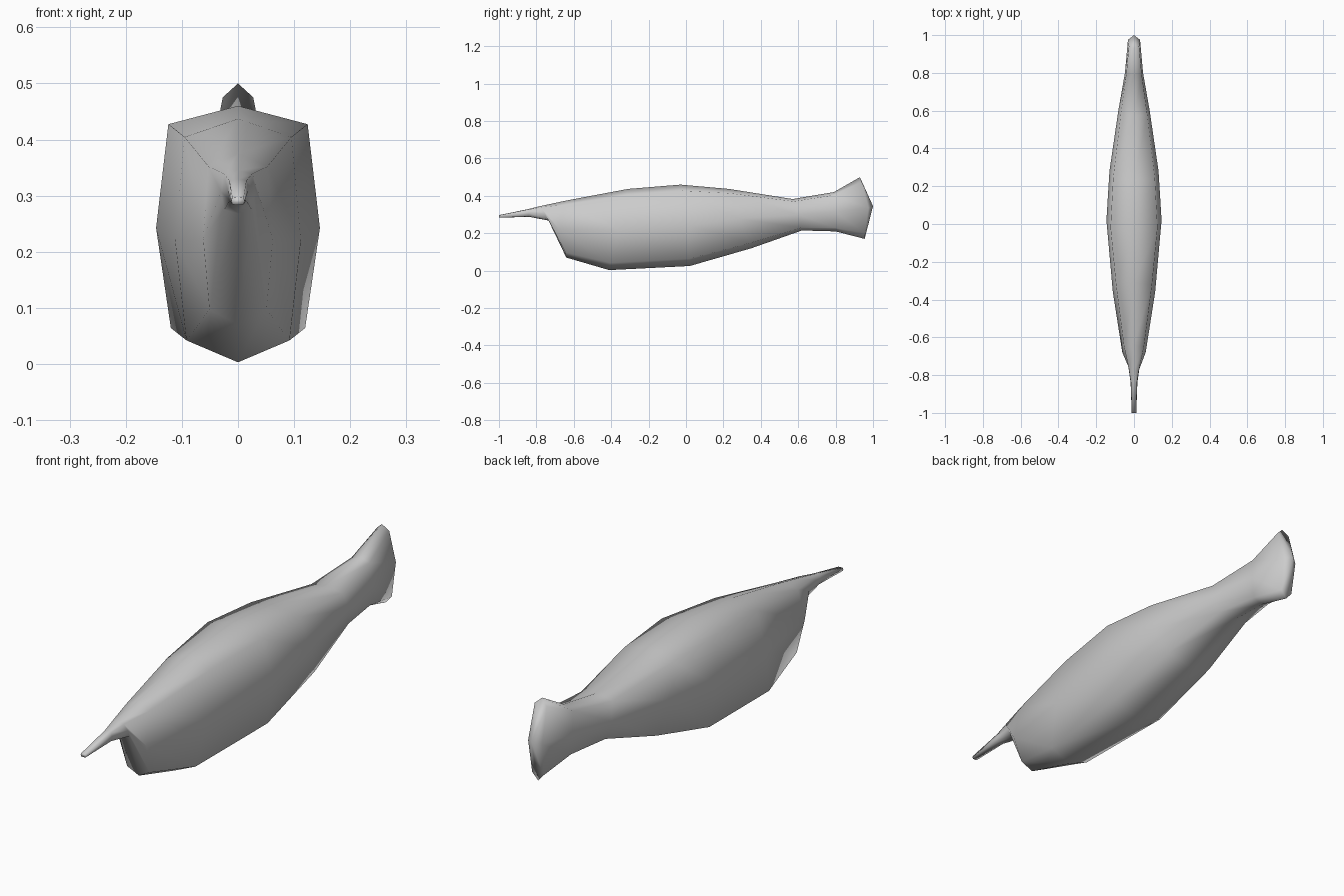
import bpy
import bmesh

cube = bpy.data.objects.get("Cube")
if cube:
    bpy.data.objects.remove(cube, do_unlink=True)

grey = bpy.data.materials.new("plain_grey")
grey.use_nodes = True
colour = (0.6, 0.6, 0.6, 1)
grey.diffuse_color = colour
grey.node_tree.nodes["Principled BSDF"].inputs["Base Color"].default_value = colour

# Cross-sections from nose to tail:
# top y, top z, side y, bottom y, bottom z, half width
SECTIONS = [
    (-1.0, 0.297, -1.0, -1.0, 0.283, 0.012),    # nose tip
    (-0.84, 0.33, -0.84, -0.84, 0.288, 0.018),  # snout
    (-0.78, 0.345, -0.755, -0.735, 0.268, 0.03),  # throat
    (-0.64, 0.375, -0.68, -0.64, 0.07, 0.062),  # breast
    (-0.31, 0.437, -0.36, -0.41, 0.003, 0.112),
    (-0.03, 0.46, 0.02, 0.02, 0.025, 0.146),    # widest point
    (0.23, 0.437, 0.28, 0.35, 0.12, 0.13),
    (0.57, 0.383, 0.6, 0.62, 0.215, 0.083),
    (0.79, 0.42, 0.8, 0.8, 0.21, 0.048),        # tail root
    (0.93, 0.5, 0.975, 0.955, 0.17, 0.032),     # tail fin
]


def section_points(ty, tz, sy, by, bz, w):
    """Eight-sided ring: ridge, shoulder, side and belly, mirrored."""
    h = tz - bz
    shoulder = (0.85 * w, ty + 0.2 * (sy - ty), tz - 0.075 * h)
    side = (w, sy, bz + 0.5 * h)
    belly = (0.82 * w, by + 0.1 * (sy - by), bz + 0.09 * h)
    half = [shoulder, side, belly]
    mirrored = [(-x, y, z) for x, y, z in reversed(half)]
    return [(0, ty, tz)] + half + [(0, by, bz)] + mirrored


# Loft the body through the rings
bm = bmesh.new()
rings = [[bm.verts.new(p) for p in section_points(*s)] for s in SECTIONS]
for a, b in zip(rings, rings[1:]):
    for i in range(8):
        j = (i + 1) % 8
        bm.faces.new((a[i], a[j], b[j], b[i]))

# Close the nose and bring the tail to a shallow point
bm.faces.new(rings[0])
tip = bm.verts.new((0, 1, 0.345))
for i in range(8):
    bm.faces.new((rings[-1][i], rings[-1][(i + 1) % 8], tip))
bmesh.ops.recalc_face_normals(bm, faces=bm.faces)
for face in bm.faces:
    face.smooth = True

mesh = bpy.data.meshes.new("fish_body")
bm.to_mesh(mesh)
bm.free()
mesh.materials.append(grey)
body = bpy.data.objects.new("fish_body", mesh)
bpy.context.collection.objects.link(body)
